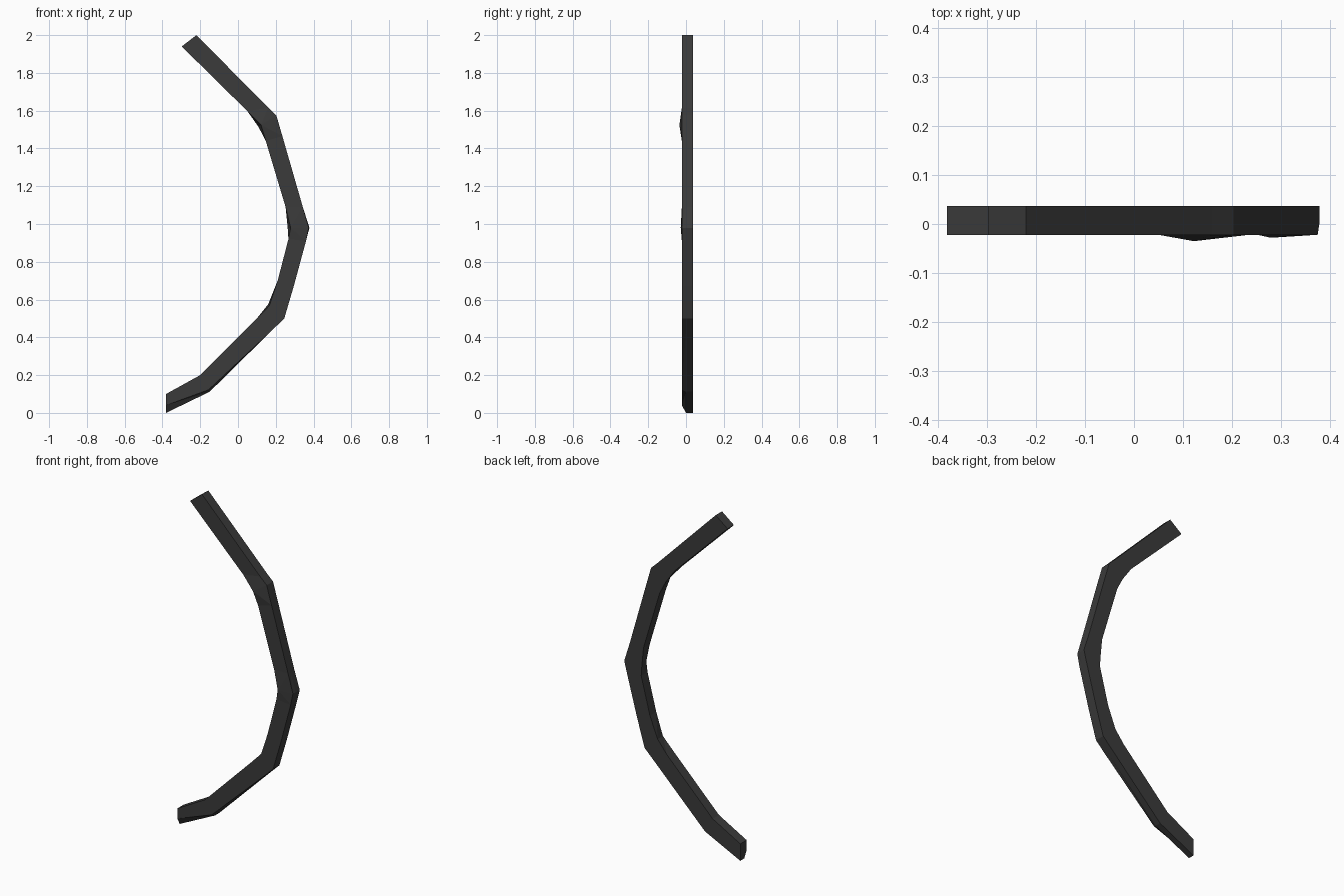
import bpy, bmesh
from mathutils import Vector

cube = bpy.data.objects.get("Cube")
if cube:
    bpy.data.objects.remove(cube, do_unlink=True)

# One flat dark grey
dark_grey = bpy.data.materials.new("dark_grey")
dark_grey.use_nodes = True
colour = (0.043, 0.043, 0.043, 1)
dark_grey.diffuse_color = colour
bsdf = dark_grey.node_tree.nodes["Principled BSDF"]
bsdf.inputs["Base Color"].default_value = colour
bsdf.inputs["Roughness"].default_value = 0.8

FRONT, BACK = -0.022, 0.037

# Sections along the bow: outer x z, inner x z,
# front bulge of the inner edge, outer front chamfer, inner front chamfer
sections = [
    ((-0.22, 2.0), (-0.298, 1.94), 0, 0, 0),
    ((0.16, 1.616), (0.05, 1.597), 0, 0, 0),
    ((0.203, 1.575), (0.108, 1.515), 0.013, 0, 0.15),
    ((0.235, 1.465), (0.147, 1.44), 0, 0, 0),
    ((0.343, 1.09), (0.252, 1.09), 0, 0, 0),
    ((0.378, 0.98), (0.263, 0.98), 0.006, 0.03, 0.14),
    ((0.36, 0.91), (0.267, 0.92), 0, 0, 0),
    ((0.295, 0.67), (0.21, 0.70), 0, 0, 0),
    ((0.245, 0.50), (0.16, 0.575), 0, 0, 0.08),
    ((0.18, 0.437), (0.10, 0.50), 0, 0, 0),
    ((-0.15, 0.112), (-0.20, 0.20), 0, 0.12, 0),
    ((-0.381, 0.0), (-0.381, 0.10), 0, 0.4, 0),
]

bm = bmesh.new()
rings = []
for outer, inner, bulge, outer_cut, inner_cut in sections:
    o, i = Vector(outer), Vector(inner)
    ring = [(o.lerp(i, outer_cut), FRONT), (o, 0), (o, BACK),
            (i, BACK), (i.lerp(o, inner_cut), FRONT - bulge)]
    rings.append([bm.verts.new((p.x, y, p.y)) for p, y in ring])

# Skin between neighbouring sections, then close the ends
for a, b in zip(rings, rings[1:]):
    for k in range(len(a)):
        n = (k + 1) % len(a)
        bm.faces.new((a[k], a[n], b[n], b[k]))
bm.faces.new(rings[0])
bm.faces.new(rings[-1])
bmesh.ops.triangulate(bm, faces=bm.faces[:])
bmesh.ops.recalc_face_normals(bm, faces=bm.faces[:])

mesh = bpy.data.meshes.new("curved_bar")
bm.to_mesh(mesh)
bm.free()
mesh.materials.append(dark_grey)
bar = bpy.data.objects.new("curved_bar", mesh)
bpy.context.collection.objects.link(bar)
